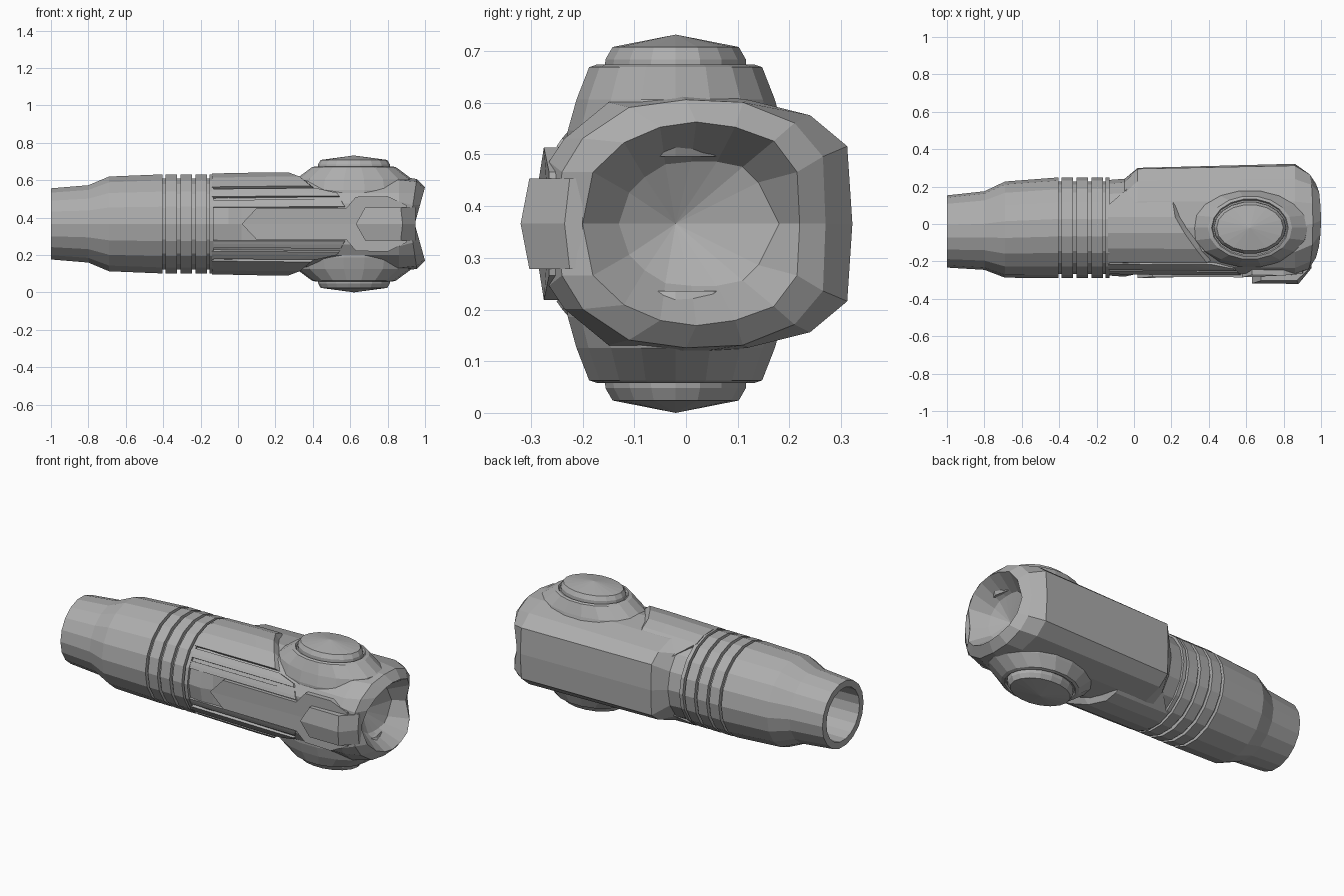
import bpy, bmesh, math

if "Cube" in bpy.data.objects:
    bpy.data.objects.remove(bpy.data.objects["Cube"])

MID = 0.366   # height of the arm's axis
AXIS_Y = -0.02

grey = bpy.data.materials.new("plain_grey")
grey.use_nodes = True
grey.diffuse_color = (0.42, 0.42, 0.42, 1)
grey.node_tree.nodes["Principled BSDF"].inputs["Base Color"].default_value = grey.diffuse_color


def make(name, bm, mirror=False):
    """Turn a bmesh into a flat-shaded object, optionally mirrored top to bottom."""
    bmesh.ops.recalc_face_normals(bm, faces=bm.faces)
    me = bpy.data.meshes.new(name)
    bm.to_mesh(me)
    bm.free()
    me.materials.append(grey)
    ob = bpy.data.objects.new(name, me)
    ob.location.z = MID
    bpy.context.collection.objects.link(ob)
    if mirror:
        mod = ob.modifiers.new("top_bottom", 'MIRROR')
        mod.use_axis = (False, False, True)
        mod.use_mirror_merge = False
    return ob


def loft(name, rings, closed=False, mirror=False):
    """Skin equal-length rings; ends are capped unless the loft closes on itself."""
    bm = bmesh.new()
    loops = [[bm.verts.new(p) for p in r] for r in rings]
    n = len(loops[0])
    pairs = list(zip(loops, loops[1:]))
    if closed:
        pairs.append((loops[-1], loops[0]))
    for a, b in pairs:
        for i in range(n):
            j = (i + 1) % n
            bm.faces.new((a[i], a[j], b[j], b[i]))
    if not closed:
        bm.faces.new(loops[0])
        bm.faces.new(loops[-1])
    bmesh.ops.remove_doubles(bm, verts=bm.verts, dist=0.0005)
    return make(name, bm, mirror)


def circle(x, r, cy=AXIS_Y, n=18):
    return [(x, cy + r * math.cos(2 * math.pi * i / n), r * math.sin(2 * math.pi * i / n))
            for i in range(n)]


# Open sleeve with a hollow end
loft("sleeve", [circle(-0.6, 0.15, -0.03), circle(-1, 0.155, -0.04), circle(-1, 0.193, -0.04),
                circle(-0.8, 0.21, -0.035), circle(-0.69, 0.257, -0.03), circle(-0.405, 0.269),
                circle(-0.405, 0.24), circle(-0.6, 0.24, -0.03)], closed=True)
loft("sleeve_floor", [circle(-0.61, 0.2, -0.03), circle(-0.59, 0.2, -0.03)])

# Three bands over a narrower core
loft("band_core", [circle(-0.42, 0.247), circle(-0.13, 0.247)])
for k in range(3):
    x = -0.388 + 0.08 * k
    loft(f"band_{k + 1}", [circle(x, 0.269), circle(x + 0.062, 0.269)])
loft("forearm_collar", [circle(-0.152, 0.269), circle(-0.13, 0.269)])


# Main housing, round at the wrist side and boxy toward the back panel
def ring(half, xs):
    """Half section from back to front, completed below; xs gives x from height."""
    full = half + [(y, -z) for y, z in half[-2:0:-1]]
    return [(xs(z), y, z) for y, z in full]


def arc(r):
    return [(AXIS_Y + r * math.cos(math.pi * i / 8), r * math.sin(math.pi * i / 8)) for i in range(9)]


shoulder = [(0.3, 0), (0.295, 0.15), (0.23, 0.2), (0.12, 0.235), (-0.02, 0.248),
            (-0.14, 0.222), (-0.22, 0.165), (-0.26, 0.09), (-0.265, 0)]
box = [(0.322, 0), (0.312, 0.15), (0.24, 0.21), (0.12, 0.24), (-0.02, 0.255),
       (-0.15, 0.235), (-0.235, 0.165), (-0.265, 0.12), (-0.275, 0)]
brow = [(0.27, 0), (0.265, 0.13), (0.21, 0.195), (0.11, 0.235), (0, 0.24),
        (-0.11, 0.225), (-0.2, 0.165), (-0.24, 0.1), (-0.25, 0)]
rim = [(0.22, 0), (0.215, 0.1), (0.17, 0.16), (0.095, 0.187), (0.02, 0.197),
       (-0.05, 0.187), (-0.12, 0.157), (-0.18, 0.1), (-0.2, 0)]
pit = [(0.18, 0), (0.14, 0.08), (0.11, 0.11), (0.06, 0.12), (0.01, 0.12),
       (-0.04, 0.115), (-0.08, 0.09), (-0.11, 0.06), (-0.13, 0)]
loft("housing", [ring(arc(0.255), lambda z: -0.14), ring(arc(0.262), lambda z: -0.05),
                 ring(shoulder, lambda z: 0.02), ring(box, lambda z: 0.86),
                 ring(brow, lambda z: 0.92 + 0.15 * abs(z)),
                 ring(rim, lambda z: 0.945 + 0.28 * abs(z)),
                 ring(pit, lambda z: 0.88),
                 ring([(AXIS_Y, 0)] * 9, lambda z: 0.82)])


# Round joint cover with a raised cap
def ellipse(h, rx, ry, cx=0.62, n=18):
    return [(cx + rx * math.cos(2 * math.pi * i / n), AXIS_Y + ry * math.sin(2 * math.pi * i / n), h)
            for i in range(n)]


loft("joint_cover", [ellipse(0.13, 0.3, 0.215), ellipse(0.18, 0.325, 0.212), ellipse(0.24, 0.31, 0.195),
                     ellipse(0.303, 0.225, 0.17), ellipse(0.308, 0.205, 0.155),
                     ellipse(0.298, 0.2, 0.148)], mirror=True)
loft("joint_cap", [ellipse(0.29, 0.195, 0.14), ellipse(0.318, 0.192, 0.138),
                   ellipse(0.342, 0.178, 0.124), ellipse(0.366, 0, 0)], mirror=True)


# Curved plates wrapped on the forearm: columns of (angle from top, x start, x end)
def plate(name, columns, r=0.277, lip=0.05):
    rings = []
    for deg, x0, x1 in columns:
        s, c = math.sin(math.radians(deg)), math.cos(math.radians(deg))
        rings.append([(x, AXIS_Y - q * s, q * c) for x, q in
                      ((x0, r - 0.05), (x0, r - 0.006), (x1 - 0.12, r), (x1, r), (x1 + lip, r - 0.05))])
    loft(name, rings, mirror=True)


plate("upper_shell", [(-52, -0.03, 0.2), (-26, -0.14, 0.21), (-12, -0.14, 0.22), (6, -0.14, 0.27),
                      (24, -0.14, 0.33), (43, -0.14, 0.39)])
plate("long_strip", [(46, -0.14, 0.42), (53, -0.14, 0.53), (57, -0.14, 0.54)], 0.275, 0.02)
plate("lower_strip", [(61, -0.14, 0.55), (66, -0.14, 0.56), (70, -0.14, 0.57)], 0.27, 0.02)


# Front panels: half outline of (x, height, y), extruded inward and mirrored
def panel(name, outline, inner=-0.2):
    bm = bmesh.new()
    front = [bm.verts.new((x, y, z)) for x, z, y in outline]
    back = [bm.verts.new((x, inner, z)) for x, z, y in outline]
    bm.faces.new(front)
    n = len(front)
    for i in range(n - 1):
        bm.faces.new((front[i], front[i + 1], back[i + 1], back[i]))
    make(name, bm, mirror=True)


panel("arrow_panel", [(0.02, 0, -0.29), (0.1, 0.085, -0.282), (0.58, 0.085, -0.285),
                      (0.63, 0.145, -0.272), (0.8, 0.148, -0.275), (0.9, 0.1, -0.265), (0.92, 0, -0.265)])
panel("knuckle_panel", [(0.63, 0, -0.318), (0.68, 0.088, -0.303), (0.87, 0.088, -0.303), (0.88, 0, -0.32)])
panel("knuckle_slope", [(0.88, 0, -0.32), (0.87, 0.088, -0.303), (0.95, 0.088, -0.225), (0.95, 0, -0.235)])
